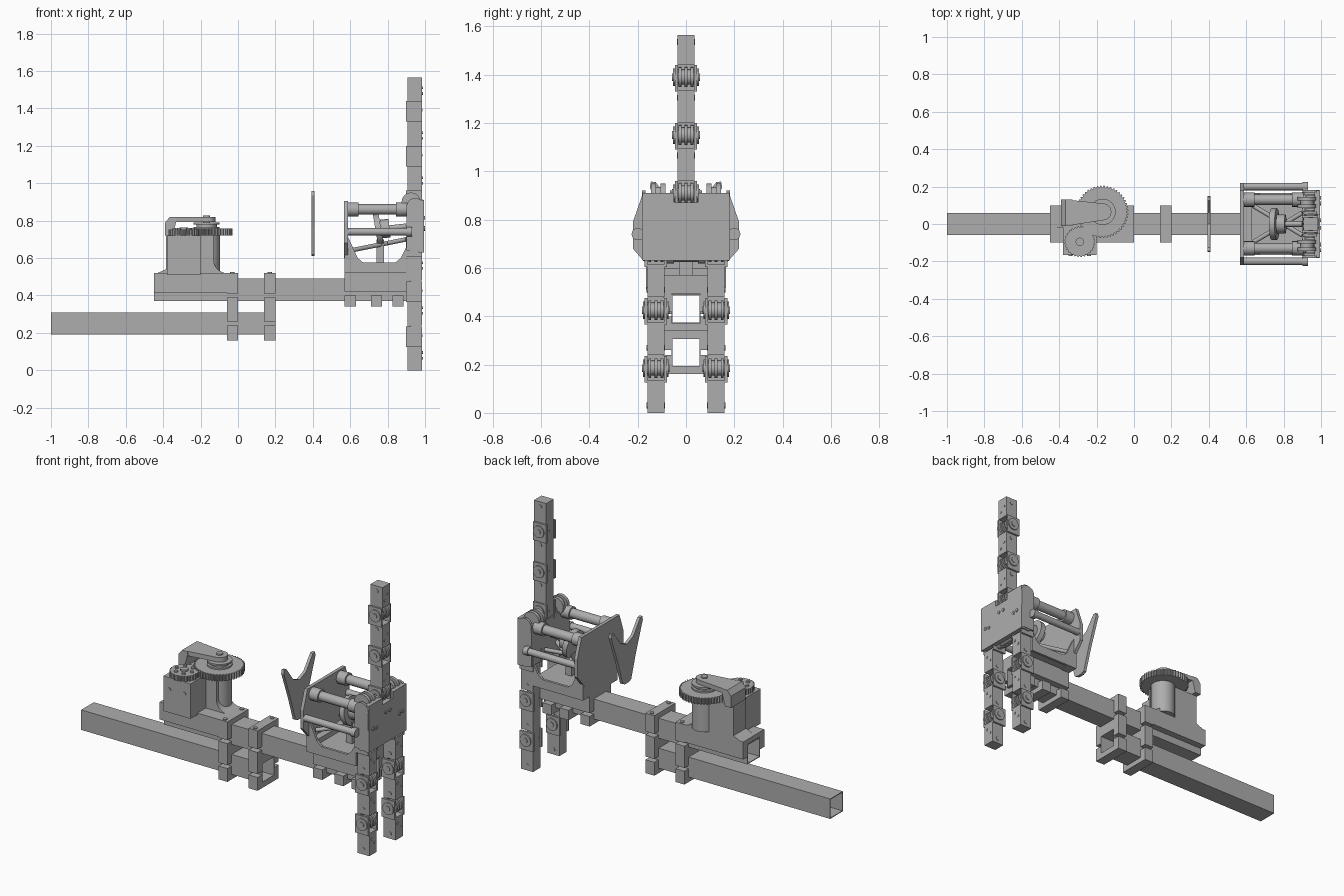
import bpy, bmesh, math
from mathutils import Vector

old = bpy.data.objects.get("Cube")
if old:
    bpy.data.objects.remove(old, do_unlink=True)

grey = bpy.data.materials.new("machined grey")
grey.use_nodes = True
GREY = (0.42, 0.42, 0.42, 1)
grey.diffuse_color = GREY
grey.node_tree.nodes["Principled BSDF"].inputs["Base Color"].default_value = GREY


def finish(name, bm, smooth=False):
    bmesh.ops.recalc_face_normals(bm, faces=bm.faces)
    me = bpy.data.meshes.new(name)
    bm.to_mesh(me)
    bm.free()
    ob = bpy.data.objects.new(name, me)
    bpy.context.collection.objects.link(ob)
    me.materials.append(grey)
    if smooth:
        bpy.ops.object.select_all(action='DESELECT')
        ob.select_set(True)
        bpy.context.view_layer.objects.active = ob
        bpy.ops.object.shade_smooth_by_angle()
    return ob


def prism(name, pts, axis, a, b, smooth=False):
    """Extrude a closed 2D outline from a to b along an axis."""
    place = {'x': lambda p, t: (t, p[0], p[1]),
             'y': lambda p, t: (p[0], t, p[1]),
             'z': lambda p, t: (p[0], p[1], t)}[axis]
    bm = bmesh.new()
    face = bm.faces.new([bm.verts.new(place(p, a)) for p in pts])
    new = bmesh.ops.extrude_face_region(bm, geom=[face])["geom"]
    shift = Vector(place((0, 0), b - a))
    bmesh.ops.translate(bm, vec=shift, verts=[v for v in new if isinstance(v, bmesh.types.BMVert)])
    return finish(name, bm, smooth)


def box(name, x, y, z):
    return prism(name, [(x[0], y[0]), (x[1], y[0]), (x[1], y[1]), (x[0], y[1])], 'z', *z)


def arc(cx, cy, r, start=0, end=360, n=24):
    full = end - start == 360
    count = n if full else n + 1
    angles = [math.radians(start + (end - start) * i / n) for i in range(count)]
    return [(cx + r * math.cos(t), cy + r * math.sin(t)) for t in angles]


def disc(name, centre, r, axis, a, b):
    return prism(name, arc(*centre, r), axis, a, b, True)


def rod(name, p, q, r):
    p, q = Vector(p), Vector(q)
    bm = bmesh.new()
    bmesh.ops.create_cone(bm, cap_ends=True, segments=16, radius1=r, radius2=r, depth=(q - p).length)
    ob = finish(name, bm, True)
    ob.rotation_euler = (q - p).to_track_quat('Z', 'Y').to_euler()
    ob.location = (p + q) / 2


def tube(name, x, z, half=0.06, wall=0.005):
    """Open square tube along x."""
    mid = (z[0] + z[1]) / 2
    bm = bmesh.new()
    rings = []
    for t, h in ((x[0], half), (x[1], half), (x[1], half - wall), (x[0], half - wall)):
        rings.append([bm.verts.new((t, sy * h, mid + sz * h)) for sy, sz in ((-1, -1), (1, -1), (1, 1), (-1, 1))])
    for i in range(4):
        for k in range(4):
            r, s, m = rings[i], rings[(i + 1) % 4], (k + 1) % 4
            bm.faces.new((r[k], r[m], s[m], s[k]))
    finish(name, bm)


def clamp(name, x, floor, lip):
    """U-shaped saddle: floor at one end, arms reaching to the lip."""
    d = 0.03 if lip > floor else -0.03
    prism(name, [(-0.1, floor), (0.1, floor), (0.1, lip), (0.06, lip),
                 (0.06, floor + d), (-0.06, floor + d), (-0.06, lip), (-0.1, lip)], 'x', *x)


# Square tubes
tube("lower_tube", (-1, 0.2), (0.19, 0.31))
tube("upper_tube", (-0.45, 0.9), (0.37, 0.49))

# Clamps joining the tubes
for x in ((-0.06, 0), (0.14, 0.2)):
    clamp("bottom_clamp", x, 0.16, 0.24)
    for s in (-1, 1):
        side = sorted((s * 0.06, s * 0.1))
        box("middle_clamp_arm", x, side, (0.26, 0.39))
    box("middle_clamp_bridge", x, (-0.1, 0.1), (0.31, 0.37))
    clamp("top_clamp", x, 0.52, 0.41)
    for s in (-1, 1):
        disc("clamp_bolt", (sum(x) / 2, s * 0.08), 0.012, 'z', 0.52, 0.526)

# Drive mount saddle and column with a flared foot
prism("drive_saddle", [(-0.1, 0.415), (-0.06, 0.415), (-0.06, 0.492), (0.06, 0.492),
                       (0.06, 0.415), (0.1, 0.415), (0.1, 0.52), (-0.1, 0.52)], 'x', -0.45, 0)
flare = arc(-0.06, 0.59, 0.07, 270, 180, 8)
prism("drive_column", [(-0.43, 0.52)] + flare + [(-0.13, 0.72), (-0.385, 0.72), (-0.385, 0.54)],
      'y', -0.02, 0.1)
disc("drive_barrel", (-0.166, 0.06), 0.07, 'z', 0.52, 0.72)
box("motor_body", (-0.38, -0.2), (-0.165, -0.02), (0.51, 0.72))
for x in (-0.34, -0.24):
    disc("motor_screw", (x, 0.65), 0.01, 'y', -0.17, -0.16)
prism("arm_wall", [(-0.39, 0.72), (-0.35, 0.72), (-0.33, 0.795), (-0.33, 0.82),
                   (-0.365, 0.82), (-0.39, 0.79)], 'y', -0.01, 0.13)
prism("drive_arm", [(-0.36, -0.01)] + arc(-0.166, 0.065, 0.045, -80, 80, 12) + [(-0.36, 0.13)],
      'z', 0.793, 0.82)


# Toothed gears
def gear(name, centre, r, teeth, z):
    pts = []
    for i in range(teeth):
        for k, rad in ((0, 0.93), (0.3, 1), (0.55, 1), (0.85, 0.93)):
            t = math.tau * (i + k) / teeth
            pts.append((centre[0] + r * rad * math.cos(t), centre[1] + r * rad * math.sin(t)))
    prism(name, pts, 'z', *z)


gear("large_gear", (-0.17, 0.065), 0.14, 48, (0.72, 0.758))
gear("small_gear", (-0.29, -0.095), 0.082, 28, (0.72, 0.752))
for z, r in (((0.758, 0.767), 0.07), ((0.767, 0.78), 0.055), ((0.78, 0.79), 0.07), ((0.79, 0.828), 0.018)):
    disc("gear_spool", (-0.168, 0.065), r, 'z', *z)
for i in range(6):
    disc("small_gear_bolt", arc(-0.29, -0.095, 0.05, n=6)[i], 0.01, 'z', 0.752, 0.76)
disc("small_gear_hub", (-0.29, -0.095), 0.022, 'z', 0.752, 0.762)

# Wing plate standing between drive and palm
wing = [(-0.04, 0.62), (-0.02, 0.61), (0.02, 0.61), (0.04, 0.62), (0.085, 0.76), (0.15, 0.935),
        (0.145, 0.958), (0.125, 0.955), (0.06, 0.87), (0, 0.845)]
wing += [(-y, z) for y, z in wing[8:3:-1]]
prism("wing_plate", wing, 'x', 0.392, 0.41)

# Palm base saddle and lower clamps
prism("palm_saddle", [(-0.1, 0.42), (-0.06, 0.42), (-0.06, 0.492), (0.06, 0.492),
                      (0.06, 0.42), (0.1, 0.42), (0.1, 0.53), (-0.1, 0.53)], 'x', 0.57, 0.9)
for x in (0.57, 0.71, 0.825):
    clamp("palm_clamp", (x, x + 0.06), 0.34, 0.4)
box("palm_floor", (0.625, 0.9), (-0.15, 0.15), (0.525, 0.57))
for s in (-1, 1):
    prism("palm_gusset", [(0.57, 0.52), (0.9, 0.52), (0.9, 0.66), (0.87, 0.6), (0.84, 0.575),
                          (0.67, 0.575), (0.64, 0.6), (0.585, 0.72), (0.57, 0.72)],
          'y', *sorted((s * 0.15, s * 0.165)))
box("palm_riser", (0.57, 0.63), (-0.16, 0.16), (0.52, 0.6))

# Palm rear plate, front plate and the rods between them
prism("palm_rear_plate", [(-0.15, 0.6), (0.15, 0.6), (0.22, 0.68), (0.22, 0.79), (0.18, 0.905),
                          (-0.18, 0.905), (-0.22, 0.79), (-0.22, 0.68)], 'x', 0.568, 0.588)
prism("palm_front_plate", [(-0.18, 0.63), (0.18, 0.63), (0.18, 0.91), (0.05, 0.91), (0.05, 0.87),
                           (-0.05, 0.87), (-0.05, 0.91), (-0.18, 0.91)], 'x', 0.965, 0.995)
box("palm_front_web", (0.9, 0.915), (-0.18, 0.18), (0.64, 0.87))
for s in (-1, 1):
    for y in (0.175, 0.06):
        prism("palm_cheek", [(0.9, 0.64), (0.99, 0.64)] + arc(0.947, 0.875, 0.046, 0, 180, 10),
              'y', s * y - 0.007, s * y + 0.007)
    rod("side_rod", (0.58, s * 0.2, 0.74), (0.92, s * 0.2, 0.74), 0.02)
    disc("rod_ear", (s * 0.2, 0.74), 0.025, 'x', 0.9, 0.93)
    box("ear_web", (0.9, 0.93), sorted((s * 0.17, s * 0.2)), (0.718, 0.762))
    rod("upper_rod", (0.58, s * 0.13, 0.86), (0.92, s * 0.13, 0.86), 0.028)
    for x in (0.585, 0.845):
        rod("rod_collar", (x, s * 0.13, 0.86), (x + 0.06, s * 0.13, 0.86), 0.038)
    for y, r in ((0.095, 0.05), (0.115, 0.035), (0.135, 0.05)):
        disc("tendon_spool", (0.925, 0.9), r, 'y', s * y - 0.01, s * y + 0.01)
    rod("cross_strut", (0.6, s * 0.12, 0.64), (0.9, s * -0.06, 0.7), 0.012)
    for y, z in ((0.11, 0.755), (0.14, 0.76), (0.02, 0.815)):
        disc("plate_bolt", (s * y, z), 0.01, 'x', 0.995, 1)

# Tensioner wheel inside the palm
rod("tensioner_wheel", (0.735, 0, 0.75), (0.765, 0, 0.755), 0.085)
rod("tensioner_hub", (0.765, 0, 0.755), (0.81, 0, 0.76), 0.05)
rod("tensioner_axle", (0.81, 0, 0.76), (0.9, 0, 0.77), 0.015)
box("tensioner_post", (0.74, 0.78), (-0.03, 0.03), (0.56, 0.7))
rod("knuckle_shaft", (0.945, -0.09, 0.645), (0.945, 0.09, 0.645), 0.02)
for s in (-1, 1):
    rod("shaft_collar", (0.945, s * 0.05, 0.645), (0.945, s * 0.08, 0.645), 0.027)


# Fingers: links, forked joints, pulleys and pivot bosses
def finger(name, y, joints, tip):
    d = 1 if tip > joints[0] else -1
    stops = joints + [tip + d * 0.055]
    for a, b in zip(stops, stops[1:]):
        box(name + "_link", (0.905, 0.985), (y - 0.035, y + 0.035), sorted((a + d * 0.05, b - d * 0.055)))
        disc(name + "_pin", (0.945, b - d * 0.085), 0.012, 'y', y - 0.038, y + 0.038)
        for k in (0.09, 0.12):
            disc(name + "_bolt", (y + (k - 0.105), a + d * k), 0.007, 'x', 0.985, 0.988)
    for j in joints:
        box(name + "_joint_back", (0.905, 0.925), (y - 0.034, y + 0.034), (j - 0.056, j + 0.056))
        for s in (-1, 1):
            cheek = sorted((y + s * 0.034, y + s * 0.046))
            box(name + "_cheek", (0.897, 0.985), cheek, (j - 0.06, j + 0.05))
            boss = sorted((y + s * 0.044, y + s * 0.053))
            disc(name + "_boss", (0.945, j), 0.036, 'y', *boss)
            disc(name + "_pivot", (0.945, j), 0.016, 'y', *sorted((y + s * 0.05, y + s * 0.057)))
        for off in (-0.025, 0, 0.025):
            disc(name + "_pulley", (0.945, j), 0.041, 'y', y + off - 0.006, y + off + 0.006)
        disc(name + "_pulley_core", (0.945, j), 0.031, 'y', y - 0.034, y + 0.034)


finger("thumb", 0, [0.91, 1.15, 1.39], 1.565)
finger("right_finger", -0.125, [0.665, 0.425, 0.185], 0)
finger("left_finger", 0.125, [0.665, 0.425, 0.185], 0)
